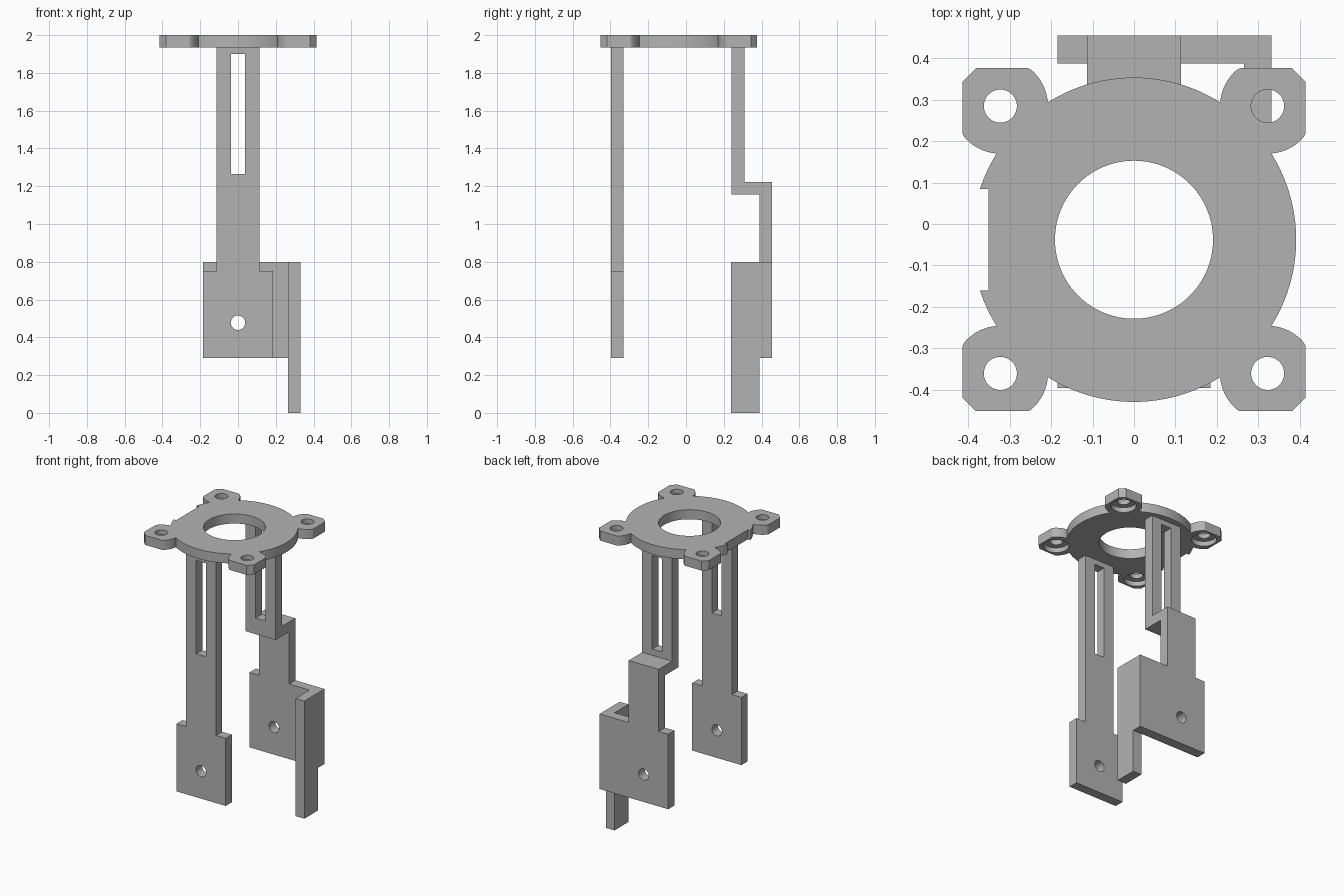
import bpy, bmesh
from math import sin, cos, atan2, pi, tau
from mathutils import Matrix, Vector

cube = bpy.data.objects.get("Cube")
if cube:
    bpy.data.objects.remove(cube, do_unlink=True)

GREY = (0.45, 0.45, 0.45, 1)
grey = bpy.data.materials.new("plain grey")
grey.use_nodes = True
grey.diffuse_color = GREY
grey.node_tree.nodes["Principled BSDF"].inputs["Base Color"].default_value = GREY


def prism(name, outline, low, high, axis="Z"):
    """Extrude a 2D outline along z, or an (x, z) outline along y."""
    bm = bmesh.new()
    if axis == "Z":
        pts = [(a, b, low) for a, b in outline]
        push = Vector((0, 0, high - low))
    elif axis == "Y":
        pts = [(a, low, b) for a, b in outline]
        push = Vector((0, high - low, 0))
    else:
        pts = [(low, a, b) for a, b in outline]
        push = Vector((high - low, 0, 0))
    face = bm.faces.new([bm.verts.new(p) for p in pts])
    top = bmesh.ops.extrude_face_region(bm, geom=[face])["geom"]
    bmesh.ops.translate(bm, vec=push, verts=[g for g in top if isinstance(g, bmesh.types.BMVert)])
    bmesh.ops.recalc_face_normals(bm, faces=bm.faces)
    mesh = bpy.data.meshes.new(name)
    bm.to_mesh(mesh)
    bm.free()
    mesh.materials.append(grey)
    obj = bpy.data.objects.new(name, mesh)
    bpy.context.collection.objects.link(obj)
    return obj


def circle(x, y, r, n=64):
    return [(x + r * cos(tau * i / n), y + r * sin(tau * i / n)) for i in range(n)]


def rect(x0, x1, y0, y1):
    return [(x0, y0), (x1, y0), (x1, y1), (x0, y1)]


def combine(obj, tools, operation):
    """Apply a boolean with each tool, then remove the tools."""
    for tool in tools:
        mod = obj.modifiers.new("cut", "BOOLEAN")
        mod.operation, mod.object, mod.solver = operation, tool, "EXACT"
        graph = bpy.context.evaluated_depsgraph_get()
        mesh = bpy.data.meshes.new_from_object(obj.evaluated_get(graph))
        obj.modifiers.clear()
        obj.data = mesh
        bpy.data.objects.remove(tool, do_unlink=True)


def ear_outline(cx, cy, sx, sy):
    """Round lug flattened on its two outer sides with a chamfered corner."""
    R, flat, corner = 0.115, 0.0915, 0.15
    ends = [atan2(corner - flat, flat), atan2(flat, corner - flat)]
    angles = sorted([tau * i / 80 for i in range(80)] + ends)
    pts = []
    for a in angles:
        c, s = cos(a), sin(a)
        r = R
        for reach, limit in ((c, flat), (s, flat), (c + s, corner)):
            if reach > 0:
                r = min(r, limit / reach)
        pts.append((cx + sx * r * c, cy + sy * r * s))
    return pts


# Top plate: disc, four lugs, centre opening and side notch
PLATE_LOW, CY = 1.935, -0.038
plate = prism("top_plate", circle(0, CY, 0.392, 128), PLATE_LOW, 2)
spots = [(sx * 0.323, CY + sy * 0.323, sx, sy) for sx in (-1, 1) for sy in (-1, 1)]
combine(plate, [prism("lug", ear_outline(*s), PLATE_LOW, 2) for s in spots], "UNION")
cutters = [prism("centre_cutter", circle(0, CY, 0.191, 96), 1.9, 2.1),
           prism("notch_cutter", rect(-0.5, -0.352, CY - 0.123, CY + 0.123), 1.9, 2.1)]
for x, y, _, _ in spots:
    cutters.append(prism("bolt_cutter", circle(x, y, 0.04, 40), 1.9, 2.1))
    cutters.append(prism("recess_cutter", circle(x, y, 0.078), 1.9, 1.968))
combine(plate, cutters, "DIFFERENCE")

W, FOOT, BASE = 0.113, 0.185, 0.29


def cut_slot(leg, y0, y1):
    combine(leg, [prism("slot_cutter", rect(-0.037, 0.037, 1.265, 1.9), y0, y1, "Y")], "DIFFERENCE")


def cut_hole(foot, y0, y1):
    combine(foot, [prism("hole_cutter", circle(0, 0.477, 0.038, 40), y0, y1, "Y")], "DIFFERENCE")


# Front leg: slotted strip widening to a foot
front = prism("front_leg", [(-FOOT, BASE), (FOOT, BASE), (FOOT, 0.75), (W, 0.75), (W, PLATE_LOW),
                            (-W, PLATE_LOW), (-W, 0.75), (-FOOT, 0.75)], -0.396, -0.331, "Y")
cut_slot(front, -0.5, -0.2)
cut_hole(front, -0.5, -0.2)

# Back leg: side profile with an outward step
back = prism("back_leg", [(0.242, PLATE_LOW), (0.242, 1.155), (0.388, 1.155), (0.388, 0.8), (0.455, 0.8),
                          (0.455, 1.222), (0.31, 1.222), (0.31, PLATE_LOW)], -W, W, "X")
cut_slot(back, 0.2, 0.36)

# Back foot with its forward arm and downward tab
back_foot = prism("back_foot", rect(-FOOT, 0.332, BASE, 0.8), 0.388, 0.455, "Y")
cut_hole(back_foot, 0.3, 0.5)
arm = prism("side_arm", rect(0.266, 0.332, 0, 0.8), 0.239, 0.388, "Y")

# Smooth the round walls and keep the edges crisp
bpy.ops.object.select_all(action="DESELECT")
for obj in (plate, front, back, back_foot, arm):
    obj.select_set(True)
bpy.context.view_layer.objects.active = plate
bpy.ops.object.shade_smooth_by_angle(angle=pi / 7)
